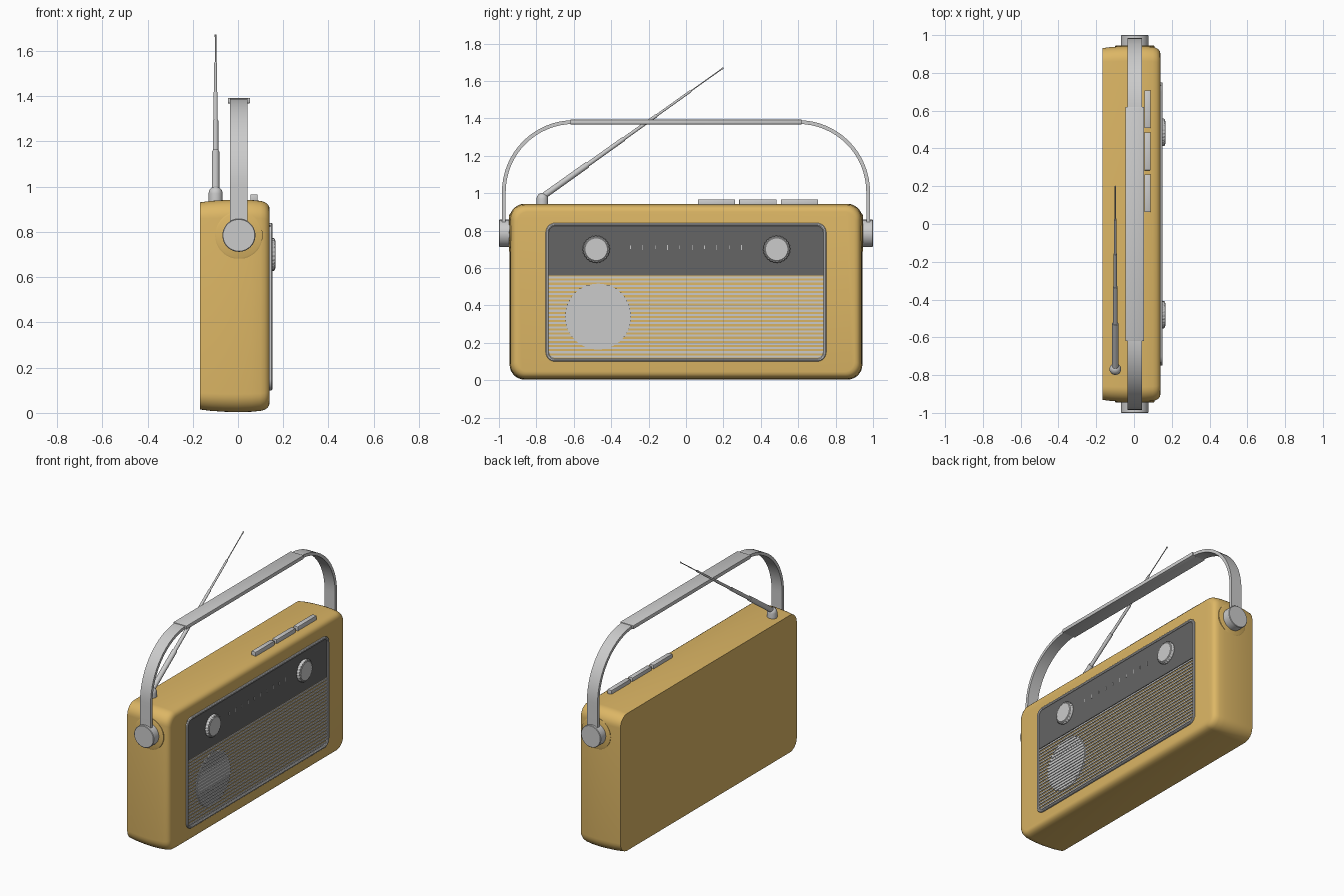
import bpy, bmesh, math
from mathutils import Vector

if "Cube" in bpy.data.objects:
    bpy.data.objects.remove(bpy.data.objects["Cube"])


def material(name, rgb):
    m = bpy.data.materials.new(name)
    m.diffuse_color = (*rgb, 1)
    m.use_nodes = True
    m.node_tree.nodes["Principled BSDF"].inputs["Base Color"].default_value = m.diffuse_color
    return m


MUSTARD = material("mustard", (0.72, 0.47, 0.13))
DARK = material("dark_grey", (0.13, 0.13, 0.13))


def finish(name, bm, mat=None, smooth=True):
    bmesh.ops.recalc_face_normals(bm, faces=bm.faces)
    me = bpy.data.meshes.new(name)
    bm.to_mesh(me)
    bm.free()
    ob = bpy.data.objects.new(name, me)
    bpy.context.collection.objects.link(ob)
    if mat:
        me.materials.append(mat)
    if smooth:
        bpy.ops.object.select_all(action='DESELECT')
        ob.select_set(True)
        bpy.context.view_layer.objects.active = ob
        bpy.ops.object.shade_smooth_by_angle(angle=math.radians(35))
    return ob


def loft(name, rings, mat=None, closed=False):
    """Skin equal-sized rings; cap the ends or join last to first."""
    bm = bmesh.new()
    vs = [[bm.verts.new(p) for p in r] for r in rings]
    n = len(vs[0])
    pairs = list(zip(vs, vs[1:])) + ([(vs[-1], vs[0])] if closed else [])
    for a, b in pairs:
        for i in range(n):
            j = (i + 1) % n
            bm.faces.new((a[i], a[j], b[j], b[i]))
    if not closed:
        bm.faces.new(vs[0])
        bm.faces.new(vs[-1])
    return finish(name, bm, mat)


def round_rect(x, hy, z0, z1, r, seg=8):
    pts = []
    corners = [(hy - r, z1 - r), (-hy + r, z1 - r), (-hy + r, z0 + r), (hy - r, z0 + r)]
    for k, (cy, cz) in enumerate(corners):
        for i in range(seg + 1):
            a = math.pi / 2 * (k + i / seg)
            pts.append((x, cy + r * math.cos(a), cz + r * math.sin(a)))
    return pts


def lathe(name, origin, axis, profile, n=40, mat=None, rib=0):
    """Turned part: profile is (distance along axis, radius)."""
    q = Vector(axis).to_track_quat('Z', 'Y')
    rings = []
    for h, r in profile:
        ring = []
        for i in range(n):
            a = 2 * math.pi * i / n
            rr = r - (rib if i % 4 > 1 else 0)
            ring.append(Vector(origin) + q @ Vector((rr * math.cos(a), rr * math.sin(a), h)))
        rings.append(ring)
    return loft(name, rings, mat)


def boxes(name, spans, mat=None, bevel=0):
    """Several boxes in one mesh, each given as x0,x1,y0,y1,z0,z1."""
    bm = bmesh.new()
    for s in spans:
        vs = bmesh.ops.create_cube(bm, size=1)['verts']
        for v in vs:
            v.co = Vector([(s[2 * k] + s[2 * k + 1]) / 2 + v.co[k] * (s[2 * k + 1] - s[2 * k])
                           for k in range(3)])
    if bevel:
        bmesh.ops.bevel(bm, geom=bm.edges[:], offset=bevel, segments=2, affect='EDGES', profile=0.5)
    return finish(name, bm, mat, bool(bevel))


# Case: sharp back edge, slightly bellied sides, rounded front edge
stations = [(-0.167, 0.012), (-0.12, 0.006), (-0.06, 0.002), (0, 0), (0.06, 0.002), (0.1, 0.006),
            (0.118, 0.011), (0.13, 0.019), (0.137, 0.029), (0.14, 0.042)]
loft("case", [round_rect(x, 0.943 - d, 0.003 + d, 0.943 - d, 0.08 - d * 0.6) for x, d in stations], MUSTARD)

# Front panel: trim frame, dial plate, dial ticks
loft("front_frame", [round_rect(x, 0.75 - d, 0.10 + d, 0.84 - d, 0.05 - d)
                     for x, d in [(0.13, 0), (0.148, 0), (0.152, 0.004), (0.152, 0.011),
                                  (0.148, 0.016), (0.13, 0.016)]], closed=True)
boxes("dial_plate", [(0.13, 0.144, -0.737, 0.737, 0.56, 0.828)], DARK)
boxes("dial_ticks", [(0.14, 0.146, y - 0.002, y + 0.002, 0.71 - h, 0.71 + h)
                     for y, h in [(-0.297 + 0.066 * i, 0.013 if i % 2 else 0.009) for i in range(10)]])

# Grille slats across the panel, and denser ones over the round speaker
boxes("grille_slats", [(0.135, 0.146, -0.736, 0.736, z - 0.0055, z + 0.0055)
                       for z in [0.127 + 0.0222 * i for i in range(20)]])
SY, SZ, SR = -0.47, 0.34, 0.176
lathe("speaker_disc", (0.135, SY, SZ), (1, 0, 0), [(0, SR), (0.010, SR)], 64)
slats = []
for i in range(17):
    z = -0.164 + 0.0205 * i
    w = math.sqrt(SR ** 2 - z ** 2)
    slats.append((0.14, 0.150, SY - w, SY + w, SZ + z - 0.006, SZ + z + 0.006))
boxes("speaker_slats", slats)

# Knobs with ribbed rims
for side, y in (("left", -0.48), ("right", 0.485)):
    lathe(side + "_knob_rim", (0.14, y, 0.70), (1, 0, 0),
          [(0, 0.073), (0.018, 0.073), (0.023, 0.069)], 96, rib=0.003)
    lathe(side + "_knob_cap", (0.14, y, 0.70), (1, 0, 0),
          [(0, 0.064), (0.023, 0.064), (0.026, 0.060)], 48)

# Push buttons on top
boxes("top_buttons", [(0.055, 0.087, y, y + 0.2, 0.93, 0.966) for y in (0.063, 0.284, 0.507)], bevel=0.003)

# Handle strap: flat band swept up one side, over and down the other
path = [(0.974, 0.77, 1, 0)]
for i in range(17):
    a = math.pi / 2 * i / 16
    path.append((0.60 + 0.374 * math.cos(a), 1.006 + 0.374 * math.sin(a), math.cos(a), math.sin(a)))
path += [(-y, z, -ny, nz) for y, z, ny, nz in reversed(path)]
HX, T = 0.004, 0.010
rings = []
for y, z, ny, nz in path:
    rings.append([(HX + sx * 0.039, y + s * T * ny, z + s * T * nz)
                  for sx, s in ((-1, -1), (1, -1), (1, 1), (-1, 1))])
loft("handle_strap", rings)
boxes("handle_grip", [(HX - 0.049, HX + 0.049, -0.62, 0.62, 1.368, 1.393)], bevel=0.003)

# Handle pivots with raised bosses on the case ends
for side, s in (("left", -1), ("right", 1)):
    lathe(side + "_pivot", (HX, s * 0.93, 0.785), (0, s, 0), [(0, 0.073), (0.067, 0.073), (0.07, 0.070)], 48)
    lathe(side + "_pivot_boss", (HX, s * 0.92, 0.785), (0, s, 0), [(0, 0.105), (0.022, 0.105), (0.025, 0.098)],
          48, MUSTARD)

# Telescopic aerial on a domed foot
AX, AY = -0.099, -0.768
lathe("aerial_foot", (AX, AY, 0.93), (0, 0, 1),
      [(0, 0.031), (0.04, 0.031)] + [(0.04 + 0.031 * math.sin(a), 0.031 * math.cos(a))
                                     for a in (0.3, 0.6, 0.9, 1.2, 1.45)], 32)
tip = Vector((0, 0.968, 0.69))
L = tip.length
prof = []
for a, b, r in ((0, 0.25, 0.0165), (0.25, 0.45, 0.012), (0.45, 0.63, 0.009), (0.63, 0.82, 0.0065), (0.82, 0.992, 0.003)):
    prof += [(a * L, r), (b * L, r)]
prof += [(0.992 * L, 0.0045), (L, 0.0045)]
lathe("aerial_rod", (AX, AY, 0.98), tip, prof, 20)
